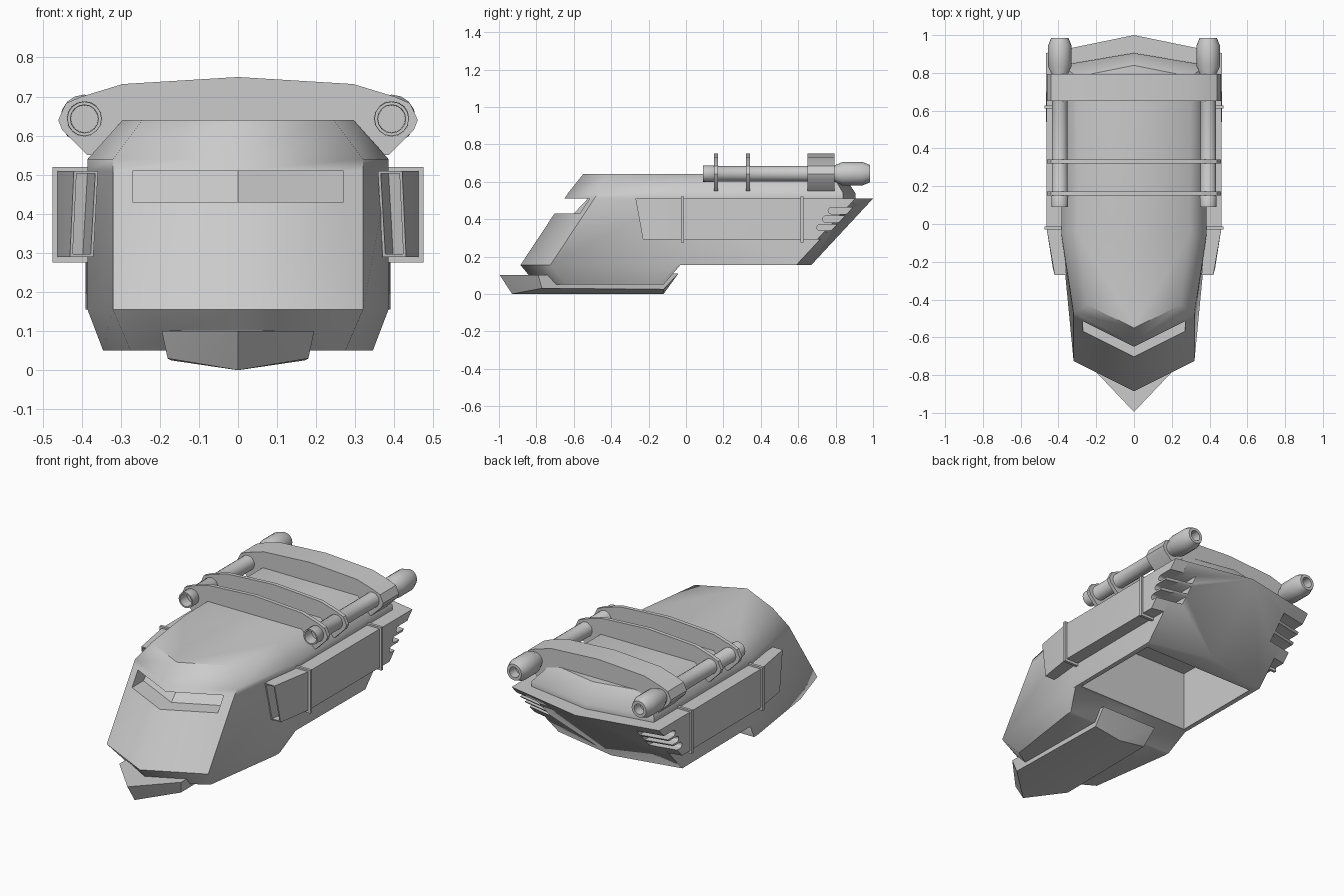
import bpy, bmesh, math
from mathutils import Vector

if "Cube" in bpy.data.objects:
    bpy.data.objects.remove(bpy.data.objects["Cube"])


def finish(bm, name, angle=35):
    bmesh.ops.remove_doubles(bm, verts=bm.verts, dist=1e-4)
    bmesh.ops.recalc_face_normals(bm, faces=bm.faces)
    me = bpy.data.meshes.new(name)
    bm.to_mesh(me)
    bm.free()
    ob = bpy.data.objects.new(name, me)
    bpy.context.collection.objects.link(ob)
    smooth(ob, angle)
    return ob


def activate(ob):
    bpy.ops.object.select_all(action='DESELECT')
    ob.select_set(True)
    bpy.context.view_layer.objects.active = ob


def smooth(ob, angle):
    activate(ob)
    bpy.ops.object.shade_smooth_by_angle(angle=math.radians(angle))


def loft(name, rings, angle=35, inset=None):
    """Skin a list of equal-length rings and cap both ends."""
    bm = bmesh.new()
    vs = [[bm.verts.new(p) for p in r] for r in rings]
    n = len(rings[0])
    for a, b in zip(vs, vs[1:]):
        for i in range(n):
            j = (i + 1) % n
            bm.faces.new((a[i], a[j], b[j], b[i]))
    first = bm.faces.new(vs[0])
    bm.faces.new(vs[-1])
    if inset:
        bmesh.ops.recalc_face_normals(bm, faces=bm.faces)
        bmesh.ops.inset_region(bm, faces=[first], thickness=inset[0])
        new = bmesh.ops.extrude_face_region(bm, geom=[first])['geom']
        bmesh.ops.delete(bm, geom=[first], context='FACES_ONLY')
        bmesh.ops.translate(bm, vec=inset[1], verts=[g for g in new if isinstance(g, bmesh.types.BMVert)])
    return finish(bm, name, angle)


def both(half):
    """Complete a half outline that starts and ends on x = 0."""
    return half + [(-p[0],) + tuple(p[1:]) for p in reversed(half) if p[0] != 0]


def box(name, x0, x1, y0, y1, z0, z1):
    return loft(name, [[(x0, y0, z), (x1, y0, z), (x1, y1, z), (x0, y1, z)] for z in (z0, z1)])


def mirror(ob):
    m = ob.modifiers.new("Mirror", 'MIRROR')
    activate(ob)
    m.use_mirror_merge = False
    bpy.ops.object.modifier_apply(modifier=m.name)


def cut(ob, cutters, angle):
    for c in cutters:
        m = ob.modifiers.new("Cut", 'BOOLEAN')
        m.operation, m.solver, m.object = 'DIFFERENCE', 'EXACT', c
        activate(ob)
        bpy.ops.object.modifier_apply(modifier=m.name)
    smooth(ob, angle)


# Hull: horizontal levels (z, nose y, cheek x, cheek y, side x, side y, back x, back y, back centre y)
levels = [
    (.05, -.80, .275, -.64, .345, -.15, .345, -.12, -.12),
    (.155, -.885, .32, -.725, .385, -.05, .385, -.03, -.03),
    (.155, -.885, .32, -.725, .385, -.05, .39, .59, .67),
    (.51, -.65, .32, -.49, .385, -.05, .39, .92, 1.0),
    (.51, -.65, .32, -.49, .385, -.05, .385, .84, .905),
    (.54, -.63, .32, -.47, .385, -.05, .385, .84, .905),
    (.64, -.55, .245, -.43, .295, -.05, .30, .78, .84),
]
hull = loft("hull", [both([(0, ny, z), (cx, cy, z), (sx, sy, z), (bx, by, z), (0, bc, z)])
                     for z, ny, cx, cy, sx, sy, bx, by, bc in levels], 50)

# Cutters: visor slit, belly bay, rear corner slots
visor = loft("visor_cutter", [both([(0, -1.1, z), (.27, -1.1, z), (.27, y + .135, z), (0, y, z)])
                              for z, y in ((.43, -.60), (.51, -.525))])
bay = box("bay_cutter", -.36, .36, -.01, .54, .12, .50)
slots = []
for y, z in ((.70, .355), (.73, .40), (.76, .445)):
    r = .017
    prof = [(y + r - r * math.sin(a), z + r * math.cos(a)) for a in [math.pi * i / 6 for i in range(7)]]
    prof += [(y + .4, z - r), (y + .4, z + r)]
    s = loft("slot_cutter", [[(x, p, q) for p, q in prof] for x in (.31, .52)])
    mirror(s)
    slots.append(s)

# Side pods: hollow front, tapering out, sheared rear end
pod = loft("side_pods", [
    [(.358, -.27, .51), (.42, -.27, .51), (.43, -.23, .29), (.37, -.23, .29)],
    [(.375, -.02, .51), (.463, -.02, .51), (.463, -.02, .29), (.375, -.02, .29)],
    [(.375, .923, .51), (.465, .905, .51), (.465, .70, .29), (.375, .718, .29)],
], 20, inset=(.01, (.02, .16, 0)))
mirror(pod)
cut(hull, [visor, bay] + slots, 50)
cut(pod, slots, 20)
for c in [visor, bay] + slots:
    bpy.data.objects.remove(c)

# Straps around the pods
for i, y in enumerate((-.02, .62)):
    mirror(box(f"pod_strap_{i + 1}", .38, .475, y - .008, y + .008, .275, .52))

# Chin keel
bm = bmesh.new()
keel = [(0, -.995, .10), (.195, -.79, .10), (.18, -.77, .03), (0, -.93, 0), (0, -.12, 0),
        (.17, -.12, .025), (.18, -.04, .11), (0, -.04, .11)]
for p in both(keel) + [keel[0]]:
    bm.verts.new(p)
bmesh.ops.remove_doubles(bm, verts=bm.verts, dist=1e-4)
bmesh.ops.convex_hull(bm, input=bm.verts)
bmesh.ops.dissolve_limit(bm, angle_limit=.02, verts=bm.verts, edges=bm.edges)
finish(bm, "chin_keel", 20)

# Roof arches carrying the tubes
arch = both([(0, .75), (.295, .732), (.40, .70), (.44, .683), (.46, .64), (.45, .615), (.385, .55), (0, .55)])
for name, y0, y1 in (("arch_front", .15, .172), ("arch_middle", .32, .342), ("arch_rear", .65, .793)):
    loft(name, [[(x, y, z) for x, z in arch] for y in (y0, y1)], 25)

# Roof tubes, revolved around the y axis
prof = [(0, .19), (.034, .19), (.036, .09), (.044, .09), (.045, .145), (.042, .15), (.042, .79),
        (.062, .835), (.062, .945), (.046, .985), (.03, .985), (.03, .93), (0, .93)]
bm = bmesh.new()
vs = [bm.verts.new((r, y, 0)) for r, y in prof]
es = [bm.edges.new(e) for e in zip(vs, vs[1:])]
bmesh.ops.spin(bm, geom=vs + es, cent=(0, 0, 0), axis=(0, 1, 0), angle=math.tau, steps=16, use_duplicate=False)
bmesh.ops.translate(bm, vec=(.393, 0, .643), verts=bm.verts)
mirror(finish(bm, "roof_tubes", 35))
